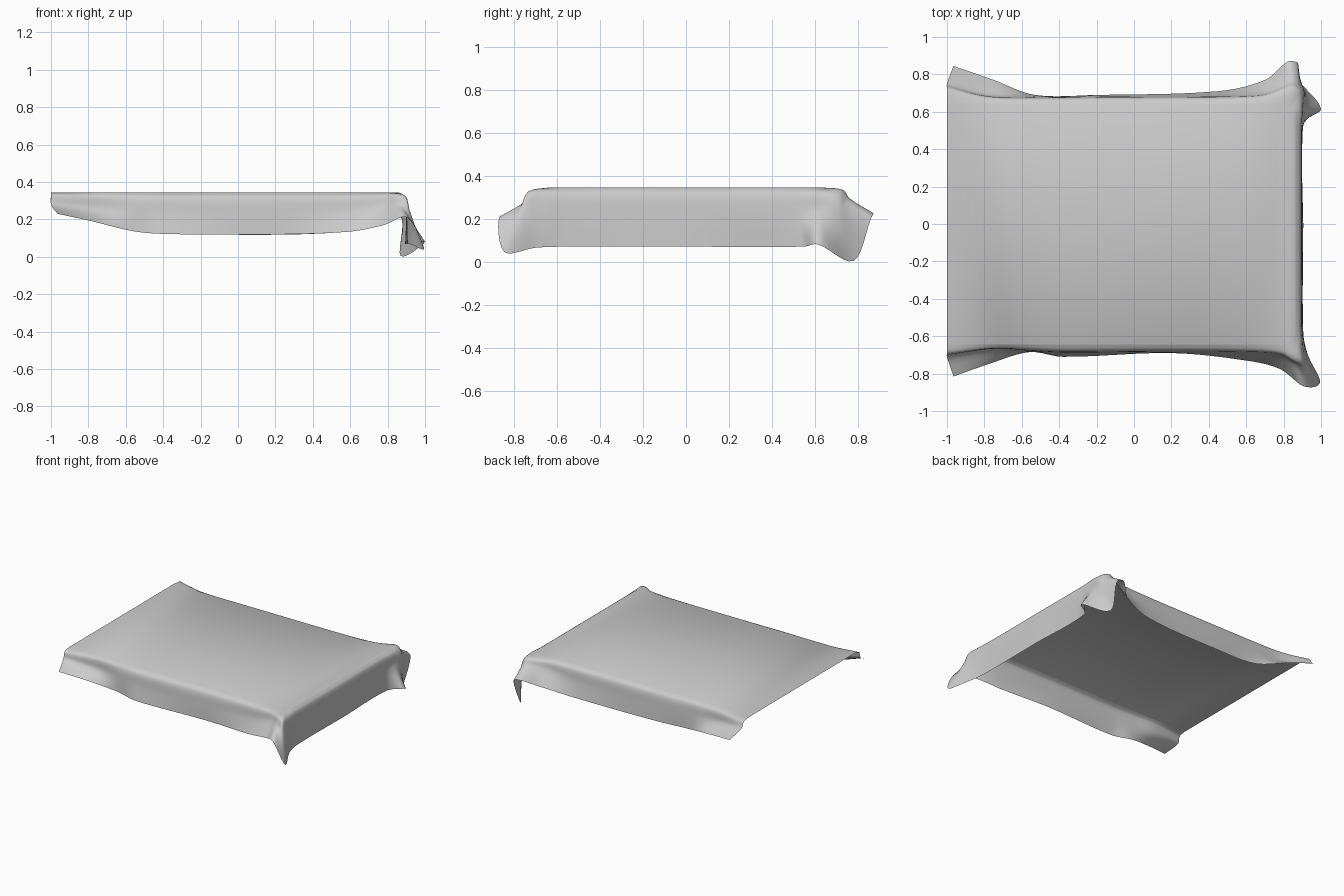
import bpy, bmesh
from mathutils import Vector

if "Cube" in bpy.data.objects:
    bpy.data.objects.remove(bpy.data.objects["Cube"])

TOP = 0.345
# Stations around the hanging skirt: (mid-drop point, hem point)
FRONT = [
    ((-1.00, -.71, .28), (-.965, -.815, .23)),
    ((-.75, -.672, .25), (-.78, -.75, .19)),
    ((-.55, -.68, .24), (-.56, -.685, .137)),
    ((-.38, -.69, .23), (-.38, -.71, .122)),
    ((.20, -.685, .23), (.20, -.69, .12)),
    ((.60, -.69, .24), (.60, -.73, .135)),
    ((.78, -.705, .27), (.78, -.775, .17)),
    ((.86, -.75, .28), (.905, -.867, .21)),
    ((.915, -.765, .25), (.995, -.845, .045)),
    ((.91, -.68, .24), (.93, -.70, .065)),
]
RIGHT = [
    ((.90, -.55, .22), (.905, -.58, .07)),
    ((.90, 0, .22), (.905, 0, .07)),
    ((.90, .50, .22), (.905, .54, .07)),
]
BACK = [
    ((.91, .62, .23), (1.0, .615, .08)),
    ((.91, .715, .23), (.87, .78, .004)),
    ((.88, .75, .28), (.877, .86, .20)),
    ((.84, .76, .295), (.825, .87, .225)),
    ((.70, .70, .27), (.70, .77, .165)),
    ((.45, .685, .24), (.45, .71, .125)),
    ((-.20, .683, .23), (-.20, .69, .12)),
    ((-.53, .68, .24), (-.53, .69, .135)),
    ((-.78, .69, .25), (-.75, .77, .185)),
    ((-1.00, .75, .29), (-.965, .845, .23)),
]


def smooth_path(pts, n):
    """Chord-length Hermite spline through pts, n steps per span."""
    t = [0.0]
    for a, b in zip(pts, pts[1:]):
        t.append(t[-1] + max((b - a).length, 1e-4))
    last = len(pts) - 1
    tan = []
    for i in range(len(pts)):
        a, b = max(i - 1, 0), min(i + 1, last)
        m = (pts[b] - pts[a]) / (t[b] - t[a])
        tan.append(m)
    out = []
    for i in range(last):
        h = t[i + 1] - t[i]
        for k in range(n):
            s = k / n
            out.append(pts[i] * (2*s**3 - 3*s**2 + 1) + tan[i] * h * (s**3 - 2*s**2 + s)
                       + pts[i + 1] * (3*s**2 - 2*s**3) + tan[i + 1] * h * (s**3 - s**2))
    out.append(pts[-1])
    return out


def rim_point(mid):
    """Rounded-rectangle edge of the flat top nearest to a mid-drop point."""
    core = Vector((max(-1, min(.80, mid.x)), max(-.58, min(.58, mid.y)), 0))
    away = Vector((mid.x, mid.y, 0)) - core
    return core + away.normalized() * .06 + Vector((0, 0, TOP))


stations = FRONT + RIGHT + BACK
mids = smooth_path([Vector(m) for m, h in stations], 6)
hems = smooth_path([Vector(h) for m, h in stations], 6)

# Draped sheet: flat top plus a skirt lofted rim -> shoulder -> mid -> hem
bm = bmesh.new()
rows = []
for mid, hem in zip(mids, hems):
    rim = rim_point(mid)
    shoulder = rim.lerp(mid, .75)
    shoulder.z = TOP - .22 * (TOP - mid.z)
    rows.append([bm.verts.new(p) for p in smooth_path([rim, shoulder, mid, hem], 4)])
for a, b in zip(rows, rows[1:]):
    for j in range(len(a) - 1):
        bm.faces.new((a[j], a[j + 1], b[j + 1], b[j]))
bm.faces.new([r[0] for r in rows])
bmesh.ops.recalc_face_normals(bm, faces=bm.faces)
bm.faces.ensure_lookup_table()
if bm.faces[-1].normal.z < 0:
    bmesh.ops.reverse_faces(bm, faces=bm.faces)
for f in bm.faces:
    f.smooth = True

mesh = bpy.data.meshes.new("draped_sheet")
bm.to_mesh(mesh)
bm.free()
sheet = bpy.data.objects.new("draped_sheet", mesh)
bpy.context.collection.objects.link(sheet)
